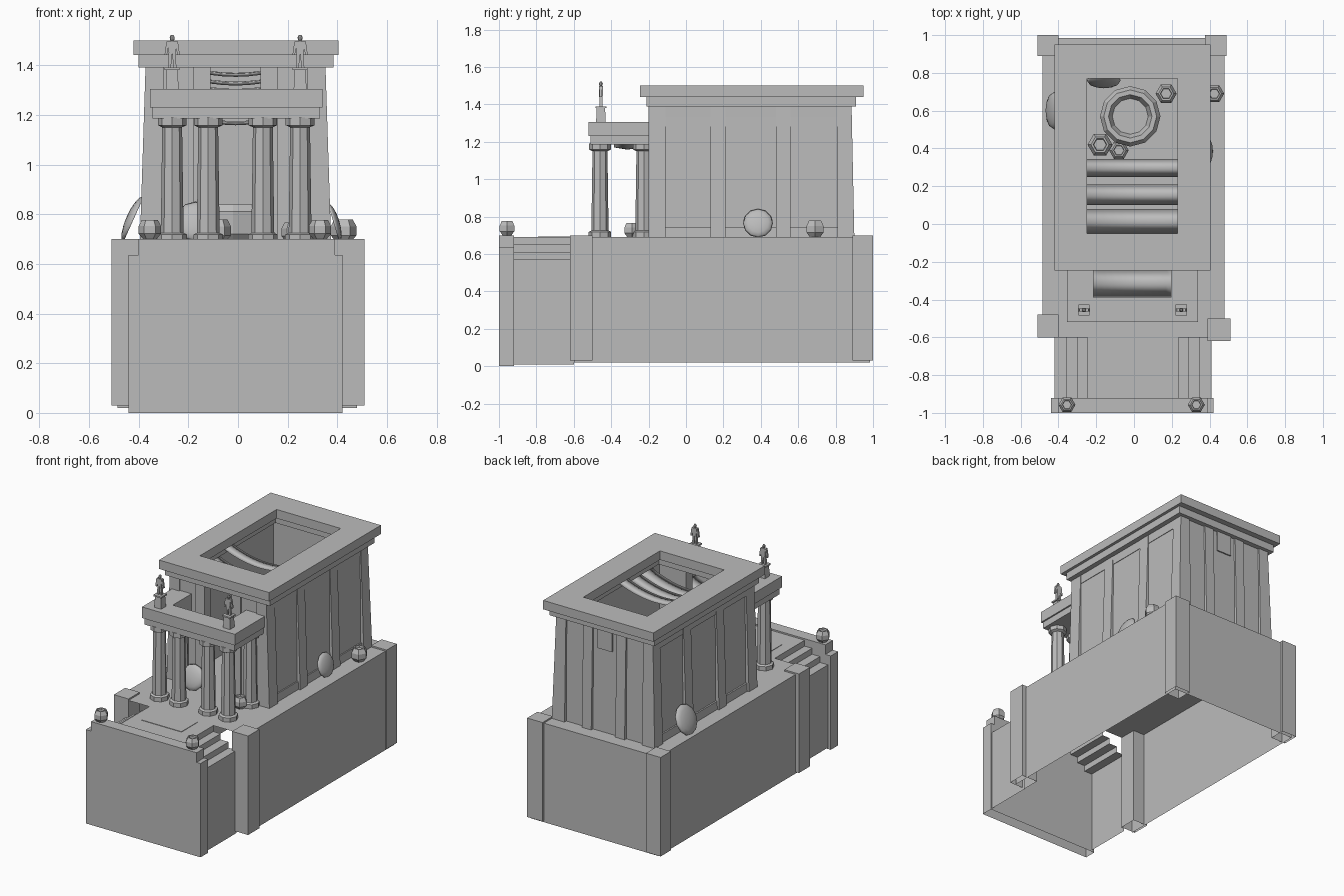
import bpy, bmesh, math
from mathutils import Vector

if "Cube" in bpy.data.objects:
    bpy.data.objects.remove(bpy.data.objects["Cube"])

stone = bpy.data.materials.new("grey stone")
stone.diffuse_color = (0.5, 0.5, 0.5, 1)
stone.use_nodes = True
stone.node_tree.nodes["Principled BSDF"].inputs["Base Color"].default_value = stone.diffuse_color


def finish(name, bm, smooth=False):
    bmesh.ops.recalc_face_normals(bm, faces=bm.faces)
    me = bpy.data.meshes.new(name)
    bm.to_mesh(me)
    bm.free()
    me.materials.append(stone)
    ob = bpy.data.objects.new(name, me)
    bpy.context.collection.objects.link(ob)
    for p in me.polygons:
        p.use_smooth = smooth
    return ob


def block(name, x0, x1, y0, y1, z0, z1, top=None, skip=""):
    """Box, optionally with a different top rectangle; skip: b = no bottom, f = no front."""
    bm = bmesh.new()
    t = top or (x0, x1, y0, y1)
    ring = lambda r, z: [bm.verts.new(c) for c in
                         ((r[0], r[2], z), (r[1], r[2], z), (r[1], r[3], z), (r[0], r[3], z))]
    a, b = ring((x0, x1, y0, y1), z0), ring(t, z1)
    bm.faces.new(b)
    if "b" not in skip:
        bm.faces.new(a[::-1])
    for i in range(4):
        if not (i == 0 and "f" in skip):
            bm.faces.new((a[i], a[(i + 1) % 4], b[(i + 1) % 4], b[i]))
    return finish(name, bm)


def frame(name, outer, inner, z0, z1):
    """Rectangular slab with a rectangular hole."""
    bm = bmesh.new()
    rings = []
    for r, z in ((outer, z0), (outer, z1), (inner, z1), (inner, z0)):
        rings.append([bm.verts.new(c) for c in
                      ((r[0], r[2], z), (r[1], r[2], z), (r[1], r[3], z), (r[0], r[3], z))])
    for k in range(4):
        a, b = rings[k], rings[(k + 1) % 4]
        for i in range(4):
            bm.faces.new((a[i], a[(i + 1) % 4], b[(i + 1) % 4], b[i]))
    return finish(name, bm)


def lathe(name, x, y, profile, sides, smooth=False):
    """Turned part from (radius, height) pairs, closed at both ends."""
    bm = bmesh.new()
    rings = [[bm.verts.new((x + r * math.cos(2 * math.pi * i / sides),
                            y + r * math.sin(2 * math.pi * i / sides), z))
              for i in range(sides)] for r, z in profile]
    for a, b in zip(rings, rings[1:]):
        for i in range(sides):
            bm.faces.new((a[i], a[(i + 1) % sides], b[(i + 1) % sides], b[i]))
    bm.faces.new(rings[0][::-1])
    bm.faces.new(rings[-1])
    return finish(name, bm, smooth)


# hollow plinth, open underneath
block("plinth", -0.485, 0.48, -0.6, 0.985, 0.02, 0.69, skip="bf")
for n, x0, x1, y0, y1 in (("front_left", -.51, -.4, -.6, -.48), ("front_right", .39, .51, -.62, -.5),
                          ("back_left", -.51, -.4, .89, 1), ("back_right", .375, .49, .89, 1)):
    block("plinth_post_" + n, x0, x1, y0, y1, .03, .70, skip="b")

# stepped terrace, extruded from its cross-section
half = [(.41, .01), (.41, .57), (.35, .57), (.35, .61), (.29, .61), (.29, .65), (.235, .65), (.235, .69)]
section = [(-x - .01, z) for x, z in half] + half[::-1]
bm = bmesh.new()
rows = [[bm.verts.new((x, y, z)) for x, z in section] for y in (-.925, -.6)]
for i in range(len(section) - 1):
    bm.faces.new((rows[0][i], rows[0][i + 1], rows[1][i + 1], rows[1][i]))
finish("terrace_steps", bm)
block("terrace_panel", -.17, .13, -.79, -.62, .69, .693)

# front parapet
block("front_parapet", -.44, .42, -1, -.92, 0, .635, skip="b")
block("front_parapet_top", -.40, .39, -1, -.92, .635, .70)

# hall walls with a doorway
Z0, Z1 = .69, 1.40
block("left_wall", -.37, -.31, -.19, .88, Z0, Z1, (-.365, -.31, -.19, .875))
block("right_wall", .29, .352, -.19, .88, Z0, Z1, (.29, .347, -.19, .875))
block("back_wall", -.37, .352, .82, .88, Z0, Z1, (-.365, .347, .82, .875))
block("front_wall_left", -.37, -.11, -.19, -.13, Z0, Z1)
block("front_wall_right", .09, .352, -.19, -.13, Z0, Z1)

# battered pilasters on the long sides, with base and frieze panels between
bands = [(-.2, -.11), (.13, .21), (.48, .56), (.81, .9)]
for s, name in ((-1, "left"), (1, "right")):
    def side(n, a, b, z0, z1, lo, hi, ta=None, tb=None):
        xi = sorted((-.01 + s * .33, -.01 + s * lo))
        xt = sorted((-.01 + s * .33, -.01 + s * hi))
        block(f"{name}_{n}", *xi, a, b, z0, z1, (*xt, ta if ta is not None else a, tb if tb is not None else b))
    for i, (a, b) in enumerate(bands):
        side("pilaster", a, b, Z0, Z1, .385, .362, tb=.885 if i == 3 else b)
    for (_, a), (b, _) in zip(bands, bands[1:]):
        side("base_panel", a, b, Z0, .745, .372, .37)
        side("frieze_panel", a, b, 1.33, Z1, .361, .361)

# back and front pilasters
for a, b in ((-.395, -.3), (-.17, -.10), (.08, .15), (.28, .375)):
    block("back_pilaster", a, b, .84, .9, Z0, Z1, (max(a, -.372), min(b, .352), .84, .885))
block("back_frieze_panel", -.065, .045, .86, .885, 1.25, Z1)
for a, b in ((-.395, -.3), (-.18, -.11), (.09, .16), (.28, .375)):
    block("front_pilaster", a, b, -.2, -.15, Z0, Z1, (max(a, -.372), min(b, .352), -.2, -.15))

# roof cornices around the open court
hole = (-.25, .23, -.05, .77)
frame("lower_cornice", (-.4, .385, -.21, .91), (-.28, .26, -.08, .8), 1.39, 1.44)
frame("upper_cornice", (-.42, .405, -.245, .95), hole, 1.44, 1.50)

# portico columns
shaft = [(.06, .69), (.06, .718), (.046, .725), (.04, 1.15), (.058, 1.158), (.058, 1.19)]
for x in (-.265, -.12, .10, .25):
    lathe("portico_column", x, -.46, shaft, 8)
for x in (-.265, .25):
    lathe("rear_portico_column", x, -.225, shaft, 8)

# U-shaped portico beams
for n, o, z0, z1 in (("lower", 0.01, 1.185, 1.23), ("upper", 0, 1.23, 1.305)):
    block(n + "_beam_front", -.355 + o, .34 - o, -.52 + o, -.39, z0, z1)
    block(n + "_beam_left", -.355 + o, -.215, -.39, -.19, z0, z1)
    block(n + "_beam_right", .195, .34 - o, -.39, -.19, z0, z1)


def drape(name, x0, x1, y0, y1, z, sag):
    """Hanging cloth strip, lowest at mid span."""
    bm = bmesh.new()
    n, rows = 12, []
    for i in range(n + 1):
        t = i / n
        zz = z + sag * (2 * t - 1) ** 2
        rows.append([bm.verts.new((x0 + (x1 - x0) * t, y, zz + dz))
                     for y, dz in ((y0, 0), ((y0 + y1) / 2, -.012), (y1, 0), ((y0 + y1) / 2, .004))])
    for a, b in zip(rows, rows[1:]):
        for k in range(4):
            bm.faces.new((a[k], a[(k + 1) % 4], b[(k + 1) % 4], b[k]))
    return finish(name, bm, True)


# cloths over the court and the portico
for y0, y1, z in ((-.05, .08, 1.30), (.10, .21, 1.33), (.25, .345, 1.365)):
    drape("court_drape", -.31, .29, y0, y1, z, .07)
drape("portico_drape", -.225, .205, -.385, -.24, 1.17, .05)

# large basin and hexagonal pots
lathe("basin", -.02, .57, [(.13, .69), (.155, .72), (.16, .81), (.14, .84), (.115, .84), (.095, .80)], 12)


def pot(x, y, r, z=.69):
    h = r * 1.7
    lathe("pot", x, y, [(.6 * r, z), (r, z + .28 * h), (r, z + .68 * h), (.72 * r, z + h),
                        (.55 * r, z + h), (.5 * r, z + .85 * h)], 6)


for p in ((.17, .69, .056), (.425, .69, .052), (-.18, .42, .066), (-.08, .39, .052), (.22, -.29, .045),
          (-.355, -.957, .045, .70), (.33, -.957, .045, .70)):
    pot(*p)


def shield(x, y, z, r, direction):
    """Round domed disc leaning on a wall."""
    bm = bmesh.new()
    bmesh.ops.create_uvsphere(bm, u_segments=12, v_segments=8, radius=r)
    for v in bm.verts:
        v.co.z = max(v.co.z, 0) * .3
    bmesh.ops.remove_doubles(bm, verts=bm.verts, dist=1e-5)
    ob = finish("leaning_shield", bm, True)
    ob.rotation_euler = Vector(direction).to_track_quat('Z', 'Y').to_euler()
    ob.location = (x, y, z)


shield(-.42, .6, .78, .1, (-1, 0, .45))
shield(.385, .385, .765, .08, (1, 0, .3))
shield(-.17, -.24, .77, .085, (0, -1, .35))
shield(-.16, .76, .78, .09, (0, -1, .4))

# pedestals with standing figures
for x in (-.265, .25):
    y = -.455
    block("pedestal", x - .026, x + .026, y - .026, y + .026, 1.30, 1.385,
          (x - .022, x + .022, y - .022, y + .022))
    block("pedestal_cap", x - .03, x + .03, y - .03, y + .03, 1.38, 1.39)
    for s in (-1, 1):
        block("figure_leg", x + s * .011 - .006, x + s * .011 + .006, y - .008, y + .008, 1.39, 1.45,
              (x + s * .007 - .007, x + s * .007 + .007, y - .009, y + .009))
        block("figure_arm", x + s * .026 - .005, x + s * .026 + .005, y - .007, y + .007, 1.44, 1.495,
              (x + s * .017 - .006, x + s * .017 + .006, y - .007, y + .007))
    block("figure_torso", x - .013, x + .013, y - .01, y + .01, 1.445, 1.498,
          (x - .019, x + .019, y - .01, y + .01))
    lathe("figure_head", x, y, [(.004, 1.495), (.009, 1.503), (.010, 1.513), (.005, 1.522)], 8)
